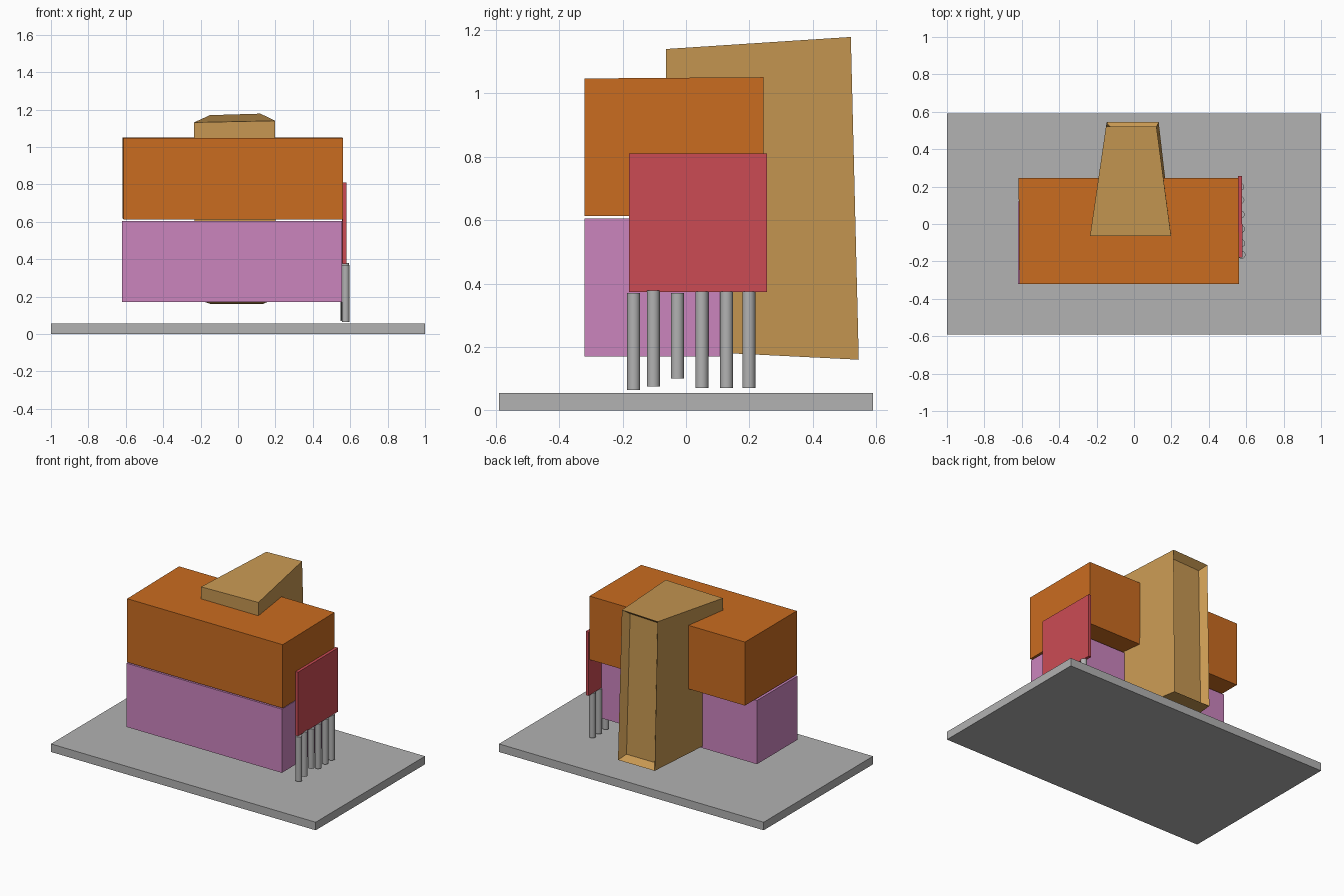
import bpy, bmesh, math

if "Cube" in bpy.data.objects:
    bpy.data.objects.remove(bpy.data.objects["Cube"])


def material(name, r, g, b):
    m = bpy.data.materials.new(name)
    lin = [((c / 255 + 0.055) / 1.055) ** 2.4 for c in (r, g, b)]
    m.diffuse_color = (*lin, 1)
    m.use_nodes = True
    m.node_tree.nodes["Principled BSDF"].inputs["Base Color"].default_value = m.diffuse_color
    return m


GREY = material("grey", 178, 178, 178)
ORANGE = material("orange", 202, 108, 32)
PINK = material("pink", 203, 133, 190)
RED = material("red", 203, 75, 84)
TAN = material("tan", 199, 152, 82)


def finish(name, bm, mat):
    bmesh.ops.recalc_face_normals(bm, faces=bm.faces)
    me = bpy.data.meshes.new(name)
    bm.to_mesh(me)
    bm.free()
    me.materials.append(mat)
    ob = bpy.data.objects.new(name, me)
    bpy.context.collection.objects.link(ob)
    return ob


def hexa(corners):
    """Box from 8 corners: bottom loop then top loop (front-left, front-right, back-right, back-left)."""
    bm = bmesh.new()
    v = [bm.verts.new(c) for c in corners]
    bm.faces.new(v[:4])
    bm.faces.new(v[4:])
    for i in range(4):
        j = (i + 1) % 4
        bm.faces.new((v[i], v[j], v[j + 4], v[i + 4]))
    bmesh.ops.recalc_face_normals(bm, faces=bm.faces)
    return bm


def box(name, x, y, z, mat, skew=0.0, rise=0.0):
    """Box from ranges; skew shifts the back in x, rise lifts the back in z."""
    pts = []
    for zz in z:
        pts += [(x[0], y[0], zz), (x[1], y[0], zz),
                (x[1] + skew, y[1], zz + rise), (x[0] + skew, y[1], zz + rise)]
    return finish(name, hexa(pts), mat)


# base plate and the two stacked blocks
box("base_plate", (-1, 1), (-0.59, 0.59), (0, 0.055), GREY)
box("lower_block", (-0.62, 0.555), (-0.32, 0.12), (0.17, 0.605), PINK)
box("upper_block", (-0.613, 0.562), (-0.32, 0.245), (0.613, 1.047), ORANGE, skew=-0.004, rise=0.004)

# thin side panel
box("side_panel", (0.56, 0.58), (-0.18, 0.256), (0.374, 0.81), RED, skew=-0.003)

# tapered rear column with a recessed back face
bm = hexa([(-0.233, -0.06, 0.19), (0.202, -0.06, 0.19), (0.132, 0.545, 0.16), (-0.145, 0.545, 0.16),
           (-0.235, -0.063, 1.131), (0.198, -0.063, 1.14), (0.12, 0.52, 1.178), (-0.15, 0.52, 1.17)])
back = max(bm.faces, key=lambda f: f.normal.y)
bmesh.ops.inset_region(bm, faces=[back], thickness=0.045, depth=-0.045)
finish("rear_column", bm, TAN)

# row of posts hanging under the side panel
posts = [(-0.165, 0.065, 0.370), (-0.103, 0.075, 0.379), (-0.027, 0.100, 0.370),
         (0.050, 0.070, 0.375), (0.128, 0.070, 0.375), (0.198, 0.070, 0.375)]
for i, (y, z0, z1) in enumerate(posts):
    bpy.ops.mesh.primitive_cylinder_add(vertices=24, radius=0.0205, depth=z1 - z0,
                                        location=(0.572 - 0.02 * y, y, (z0 + z1) / 2))
    post = bpy.context.object
    post.name = f"post_{i + 1}"
    post.data.materials.append(GREY)
    bpy.ops.object.shade_smooth_by_angle(angle=math.radians(40))
